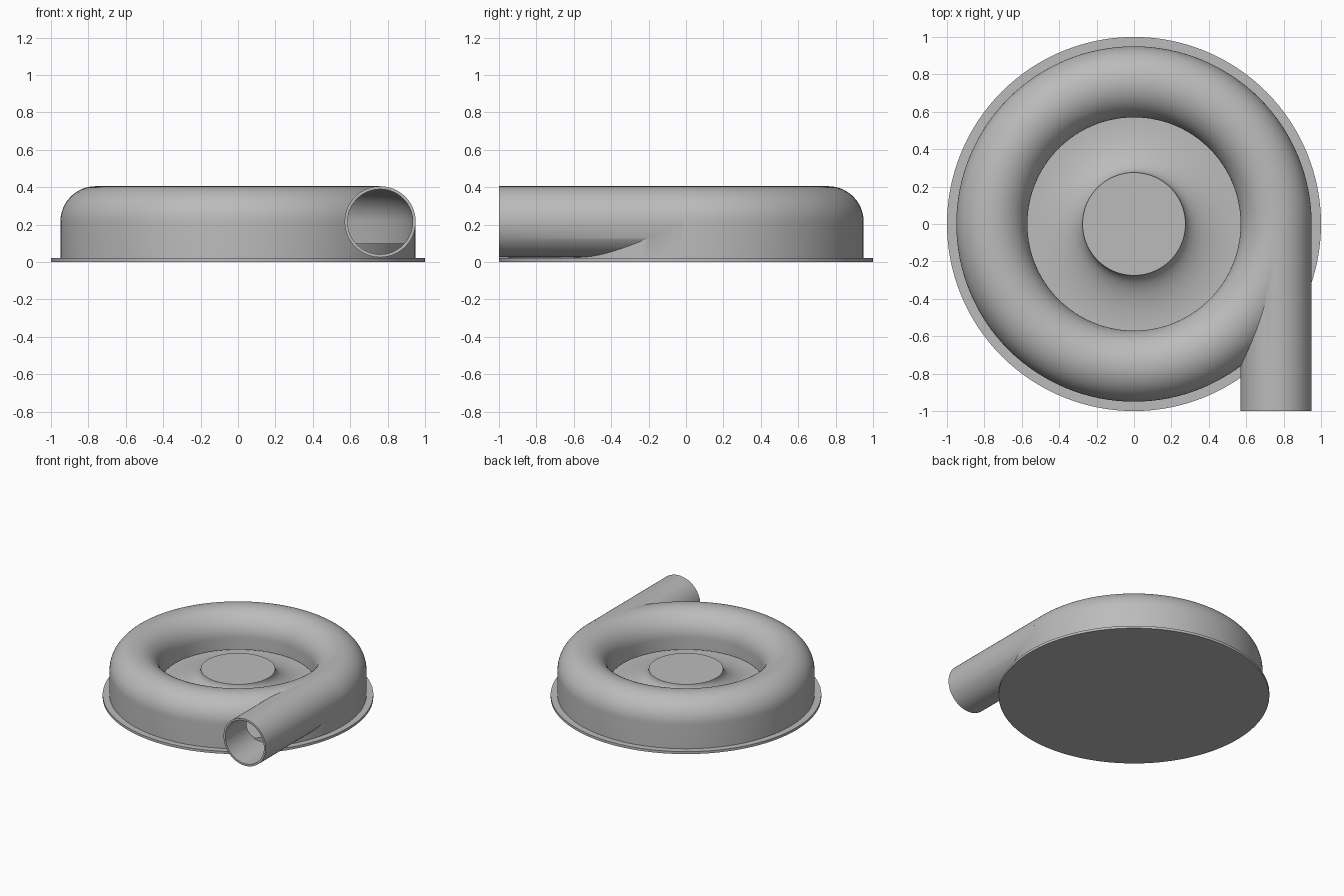
import bpy, bmesh, math
from mathutils import Matrix

cube = bpy.data.objects.get("Cube")
if cube:
    bpy.data.objects.remove(cube, do_unlink=True)

grey = bpy.data.materials.new("light grey")
grey.use_nodes = True
grey.diffuse_color = (0.5, 0.5, 0.5, 1)
grey.node_tree.nodes["Principled BSDF"].inputs["Base Color"].default_value = grey.diffuse_color

STEPS = 128
MID_R, MID_Z = 0.76, 0.215      # centre line of the volute
PIPE_R, BORE_R = 0.19, 0.174


def finish(name, bm):
    bmesh.ops.remove_doubles(bm, verts=bm.verts, dist=1e-5)
    bmesh.ops.recalc_face_normals(bm, faces=bm.faces)
    mesh = bpy.data.meshes.new(name)
    bm.to_mesh(mesh)
    bm.free()
    mesh.materials.append(grey)
    obj = bpy.data.objects.new(name, mesh)
    bpy.context.collection.objects.link(obj)
    return obj


def lathe(name, profile, closed):
    """Revolve an (r, z) profile around the z axis."""
    bm = bmesh.new()
    verts = [bm.verts.new((r, 0, z)) for r, z in profile]
    edges = [bm.edges.new(pair) for pair in zip(verts, verts[1:])]
    if closed:
        edges.append(bm.edges.new((verts[-1], verts[0])))
    bmesh.ops.spin(bm, geom=verts + edges, axis=(0, 0, 1), cent=(0, 0, 0),
                   angle=math.tau, steps=STEPS, use_merge=True)
    return finish(name, bm)


def rod(name, radius, start, end):
    """Cylinder along y on the outlet axis."""
    bm = bmesh.new()
    place = Matrix.Translation((MID_R, (start + end) / 2, MID_Z)) @ Matrix.Rotation(math.pi / 2, 4, 'X')
    bmesh.ops.create_cone(bm, cap_ends=True, segments=96, radius1=radius, radius2=radius,
                          depth=end - start, matrix=place)
    return finish(name, bm)


def dome(radius, n=32):
    """Half circle from the inner wall over the crest to the outer wall."""
    angles = [math.pi * (1 - i / n) for i in range(n + 1)]
    return [(MID_R + radius * math.cos(a), MID_Z + radius * math.sin(a)) for a in angles]


def boolean(target, cutter, operation):
    mod = target.modifiers.new(operation.title(), 'BOOLEAN')
    mod.operation, mod.object, mod.solver = operation, cutter, 'EXACT'
    bpy.context.view_layer.objects.active = target
    bpy.ops.object.modifier_apply(modifier=mod.name)
    bpy.data.objects.remove(cutter, do_unlink=True)


# Mounting plate
plate = lathe("base_plate", [(0, 0), (1, 0), (1, 0.02), (0, 0.02)], False)

# Casing with tangential outlet, hollowed, and open below the inner lip
casing = lathe("volute_casing", [(0.57, 0.12)] + dome(PIPE_R) + [(0.95, 0.015), (0.92, 0.015), (0.92, 0.12)], True)
boolean(casing, rod("outlet", PIPE_R, -1, -0.02), 'UNION')
boolean(casing, lathe("cavity", [(0.586, 0.05)] + dome(BORE_R) + [(0.934, 0.05)], True), 'DIFFERENCE')
boolean(casing, rod("bore", BORE_R, -1.1, -0.025), 'DIFFERENCE')

# Raised floor with a flared central hub
flare = [(0.56 - 0.285 * math.sin(a), 0.23 - 0.13 * math.cos(a))
         for a in (math.pi / 2 * i / 16 for i in range(17))]
floor = lathe("floor_and_hub", [(0, 0.01), (0.94, 0.01), (0.94, 0.1), (0.565, 0.1)] + flare + [(0, 0.23)], False)

# Smooth shading with sharp rims
bpy.ops.object.select_all(action='DESELECT')
for obj in (plate, casing, floor):
    obj.select_set(True)
bpy.context.view_layer.objects.active = casing
bpy.ops.object.shade_smooth_by_angle(angle=math.radians(30))
